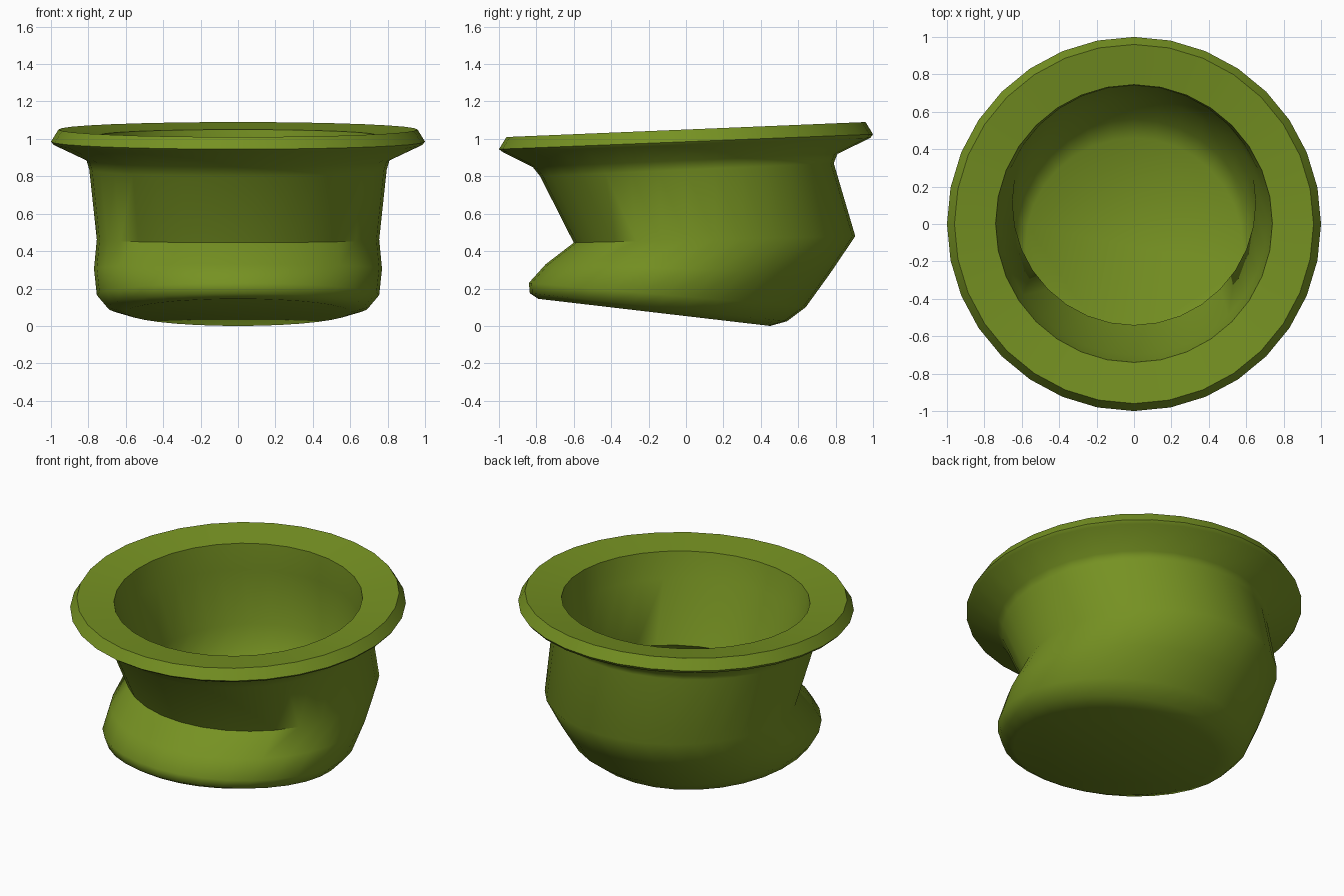
import bpy, bmesh, math

if "Cube" in bpy.data.objects:
    bpy.data.objects.remove(bpy.data.objects["Cube"])

SIDES = 32

# Each ring: front y, front z, back y, back z, half width in x.
# Outside of the slumped pot, from the floor underside up to the lip
outside = [
    (-0.79, 0.145, 0.45, 0.0, 0.60),
    (-0.835, 0.175, 0.54, 0.025, 0.70),
    (-0.84, 0.23, 0.64, 0.10, 0.755),
    (-0.75, 0.33, 0.77, 0.28, 0.77),
    (-0.60, 0.445, 0.905, 0.48, 0.755),
    (-0.78, 0.80, 0.79, 0.87, 0.795),
    (-0.82, 0.85, 0.81, 0.92, 0.81),
    (-0.98, 0.93, 0.985, 1.005, 0.985),
    (-1.00, 0.945, 1.00, 1.025, 1.00),
    (-0.96, 1.01, 0.96, 1.09, 0.96),
]
# Inside wall, from the lip down to the floor
inside = [
    (-0.74, 0.99, 0.745, 1.05, 0.74),
    (-0.70, 0.83, 0.74, 0.88, 0.715),
    (-0.54, 0.455, 0.77, 0.52, 0.65),
    (-0.66, 0.37, 0.67, 0.33, 0.66),
    (-0.73, 0.29, 0.56, 0.18, 0.64),
    (-0.70, 0.24, 0.46, 0.11, 0.58),
]


def add_ring(bm, yf, zf, yb, zb, rx):
    verts = []
    for i in range(SIDES):
        a = 2 * math.pi * i / SIDES
        t = (1 + math.sin(a)) / 2          # 0 at the front, 1 at the back
        verts.append(bm.verts.new((rx * math.cos(a), yf + (yb - yf) * t, zf + (zb - zf) * t)))
    return verts


# Loft the rings and cap underside and floor
bm = bmesh.new()
rings = [add_ring(bm, *r) for r in outside + inside]
for low, high in zip(rings, rings[1:]):
    for i in range(SIDES):
        j = (i + 1) % SIDES
        bm.faces.new((low[i], low[j], high[j], high[i]))
bm.faces.new(rings[0][::-1])
bm.faces.new(rings[-1])
bmesh.ops.recalc_face_normals(bm, faces=bm.faces)

mesh = bpy.data.meshes.new("slumped_pot")
bm.to_mesh(mesh)
bm.free()
pot = bpy.data.objects.new("slumped_pot", mesh)
bpy.context.collection.objects.link(pot)

# Olive green
olive = bpy.data.materials.new("olive green")
olive.diffuse_color = (0.18, 0.285, 0.016, 1)
olive.use_nodes = True
olive.node_tree.nodes["Principled BSDF"].inputs["Base Color"].default_value = olive.diffuse_color
mesh.materials.append(olive)

bpy.context.view_layer.objects.active = pot
pot.select_set(True)
bpy.ops.object.shade_smooth_by_angle(angle=math.radians(52))
